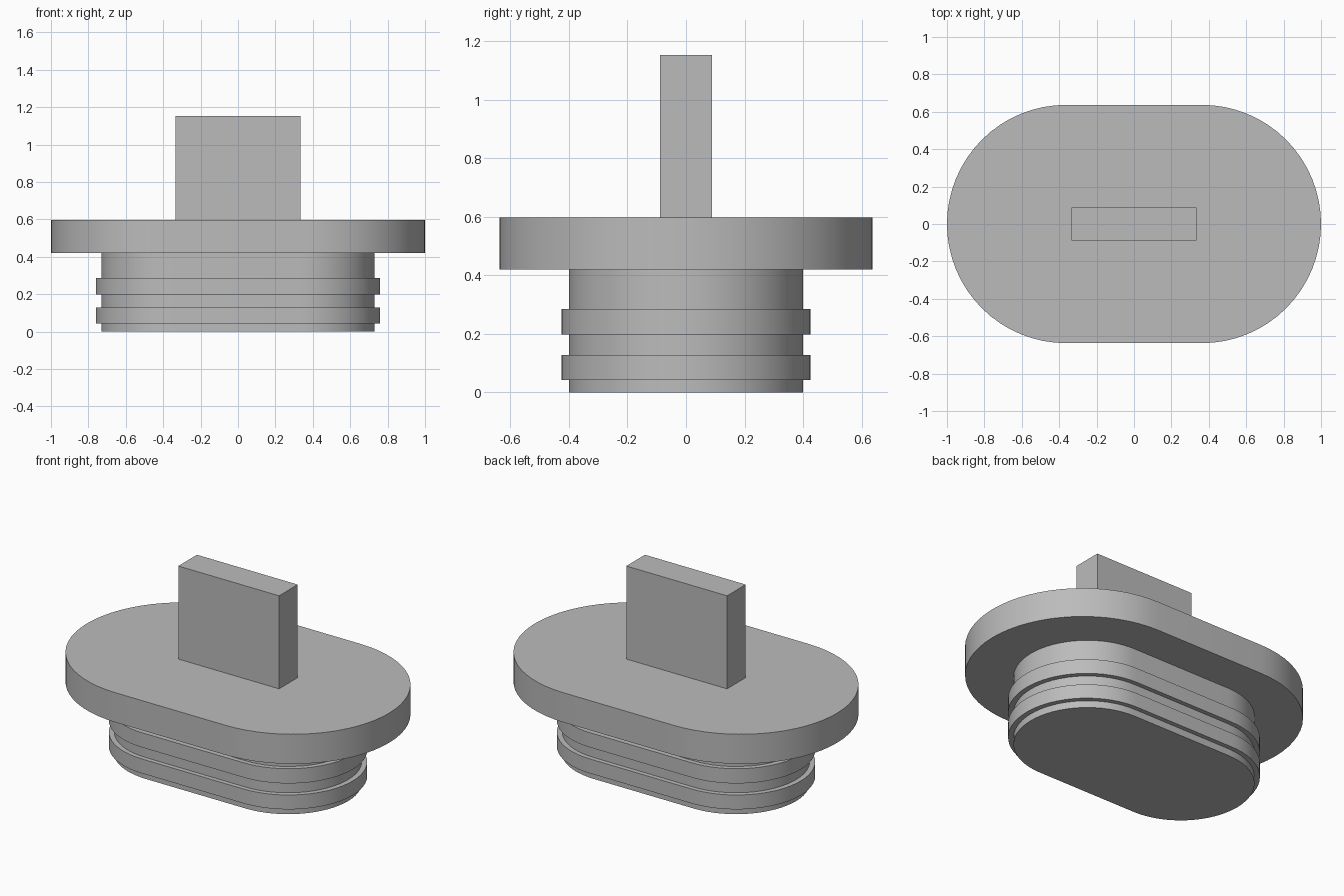
import bpy, bmesh, math

if "Cube" in bpy.data.objects:
    bpy.data.objects.remove(bpy.data.objects["Cube"])

SEGMENTS = 32  # segments per rounded end

grey = bpy.data.materials.new("plain grey")
grey.diffuse_color = (0.5, 0.5, 0.5, 1.0)
grey.use_nodes = True
grey.node_tree.nodes["Principled BSDF"].inputs["Base Color"].default_value = grey.diffuse_color


def make_object(name, bm):
    bmesh.ops.recalc_face_normals(bm, faces=bm.faces)
    mesh = bpy.data.meshes.new(name)
    bm.to_mesh(mesh)
    bm.free()
    mesh.materials.append(grey)
    obj = bpy.data.objects.new(name, mesh)
    bpy.context.collection.objects.link(obj)
    return obj


def stadium(name, half_length, radius, z0, z1):
    """Upright solid with straight sides and two half-round ends."""
    offset = half_length - radius
    bm = bmesh.new()
    ring = []
    for side, start in ((1, -math.pi / 2), (-1, math.pi / 2)):
        for i in range(SEGMENTS + 1):
            a = start + math.pi * i / SEGMENTS
            ring.append(bm.verts.new((side * offset + radius * math.cos(a),
                                      radius * math.sin(a), z0)))
    base = bm.faces.new(ring)
    top = bmesh.ops.extrude_face_region(bm, geom=[base], use_keep_orig=True)["geom"]
    verts = [v for v in top if isinstance(v, bmesh.types.BMVert)]
    bmesh.ops.translate(bm, verts=verts, vec=(0, 0, z1 - z0))
    obj = make_object(name, bm)
    bpy.ops.object.select_all(action='DESELECT')
    obj.select_set(True)
    bpy.context.view_layer.objects.active = obj
    bpy.ops.object.shade_smooth_by_angle(angle=math.radians(30))
    return obj


# Plug body, sealing ribs and wide flange
stadium("plug_body", 0.73, 0.399, 0.0, 0.42)
stadium("lower_rib", 0.76, 0.426, 0.042, 0.128)
stadium("upper_rib", 0.76, 0.426, 0.197, 0.285)
stadium("flange", 1.0, 0.637, 0.42, 0.597)

# Flat upright grip
bm = bmesh.new()
bmesh.ops.create_cube(bm, size=1.0)
bmesh.ops.scale(bm, verts=bm.verts, vec=(0.666, 0.176, 0.556))
bmesh.ops.translate(bm, verts=bm.verts, vec=(0, 0, 0.597 + 0.278))
make_object("grip", bm)
